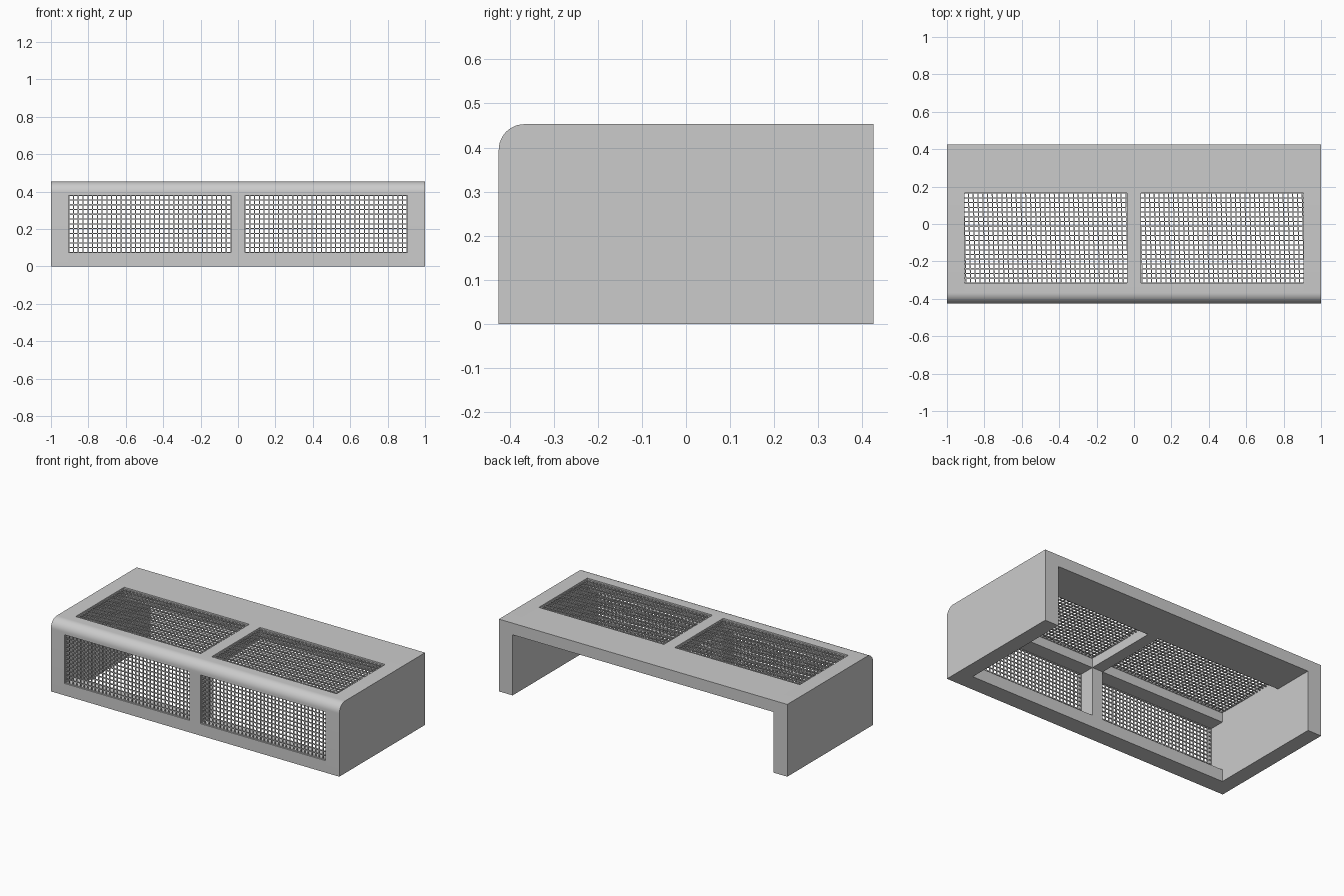
import bpy, bmesh
from math import sin, cos, pi, radians
from mathutils import Matrix, Vector

if "Cube" in bpy.data.objects:
    bpy.data.objects.remove(bpy.data.objects["Cube"])

FRONT, BACK, TOP = -0.425, 0.425, 0.453     # outer limits
IN_Y, IN_Z, IN_X = -0.315, 0.38, 0.905      # inner faces of the walls
SILL, WIN_BACK, MULL = 0.075, 0.165, 0.0375  # window limits
R, PITCH, WIRE = 0.058, 0.0252, 0.006


def finish(name, bm):
    bmesh.ops.recalc_face_normals(bm, faces=bm.faces)
    me = bpy.data.meshes.new(name)
    bm.to_mesh(me)
    bm.free()
    ob = bpy.data.objects.new(name, me)
    bpy.context.collection.objects.link(ob)
    return ob


def extrude_x(name, profile, x0, x1):
    """Extrude a (y, z) outline along x."""
    bm = bmesh.new()
    face = bm.faces.new([bm.verts.new((x0, y, z)) for y, z in profile])
    new = bmesh.ops.extrude_face_region(bm, geom=[face])["geom"]
    bmesh.ops.translate(bm, vec=(x1 - x0, 0, 0),
                        verts=[v for v in new if isinstance(v, bmesh.types.BMVert)])
    ob = finish(name, bm)
    bpy.ops.object.select_all(action='DESELECT')
    ob.select_set(True)
    bpy.context.view_layer.objects.active = ob
    bpy.ops.object.shade_smooth_by_angle(angle=radians(30))
    return ob


def rect(y0, y1, z0, z1):
    return [(y0, z0), (y1, z0), (y1, z1), (y0, z1)]


# rounded front top edge, running from the top face down to the front face
arc = [(FRONT + R - R * sin(a), TOP - R + R * cos(a))
       for a in (i * pi / 24 for i in range(13))]

# side walls
wall = [(FRONT, 0), (BACK, 0), (BACK, TOP)] + arc
extrude_x("left_side_wall", wall, -1, -IN_X)
extrude_x("right_side_wall", wall, IN_X, 1)

# rails running between the side walls
extrude_x("front_bottom_rail", rect(FRONT, IN_Y, 0, SILL), -IN_X, IN_X)
extrude_x("front_top_rail", [(FRONT, IN_Z), (IN_Y, IN_Z), (IN_Y, TOP)] + arc, -IN_X, IN_X)
extrude_x("rear_top_panel", rect(WIN_BACK, BACK, IN_Z, TOP), -IN_X, IN_X)

# centre bars between the windows
extrude_x("front_centre_bar", rect(FRONT, IN_Y, SILL, IN_Z), -MULL, MULL)
extrude_x("top_centre_bar", rect(IN_Y, WIN_BACK, IN_Z, TOP), -MULL, MULL)


def wire_mesh(name, origin, up, width, height, lean=0.0):
    """Grid of thin square wires; x is across, 'up' is the other direction."""
    bm = bmesh.new()
    across, up = Vector((1, 0, 0)), Vector(up)
    normal = across.cross(up)

    def bar(centre, size_u, size_v, shear=0.0):
        basis = Matrix((across * size_u, up * size_v + across * shear,
                        normal * WIRE)).transposed().to_4x4()
        bmesh.ops.create_cube(bm, size=1, matrix=Matrix.Translation(centre) @ basis)

    origin = Vector(origin)
    cols, rows = round(width / PITCH), round(height / PITCH)
    for i in range(cols + 1):
        u = width * i / cols
        bar(origin + across * u + up * height / 2, WIRE, height, -lean)
    for j in range(rows + 1):
        bar(origin + across * width / 2 + up * (height * j / rows), width, WIRE)
    return finish(name, bm)


# wire meshes set just behind the window faces
span = IN_X - MULL
for side, x0 in (("left", -IN_X), ("right", MULL)):
    wire_mesh(side + "_front_mesh", (x0, FRONT + 0.012, SILL), (0, 0, 1), span, IN_Z - SILL)
    wire_mesh(side + "_top_mesh", (x0, IN_Y, TOP - 0.012), (0, 1, 0), span,
              WIN_BACK - IN_Y, lean=0.012)
